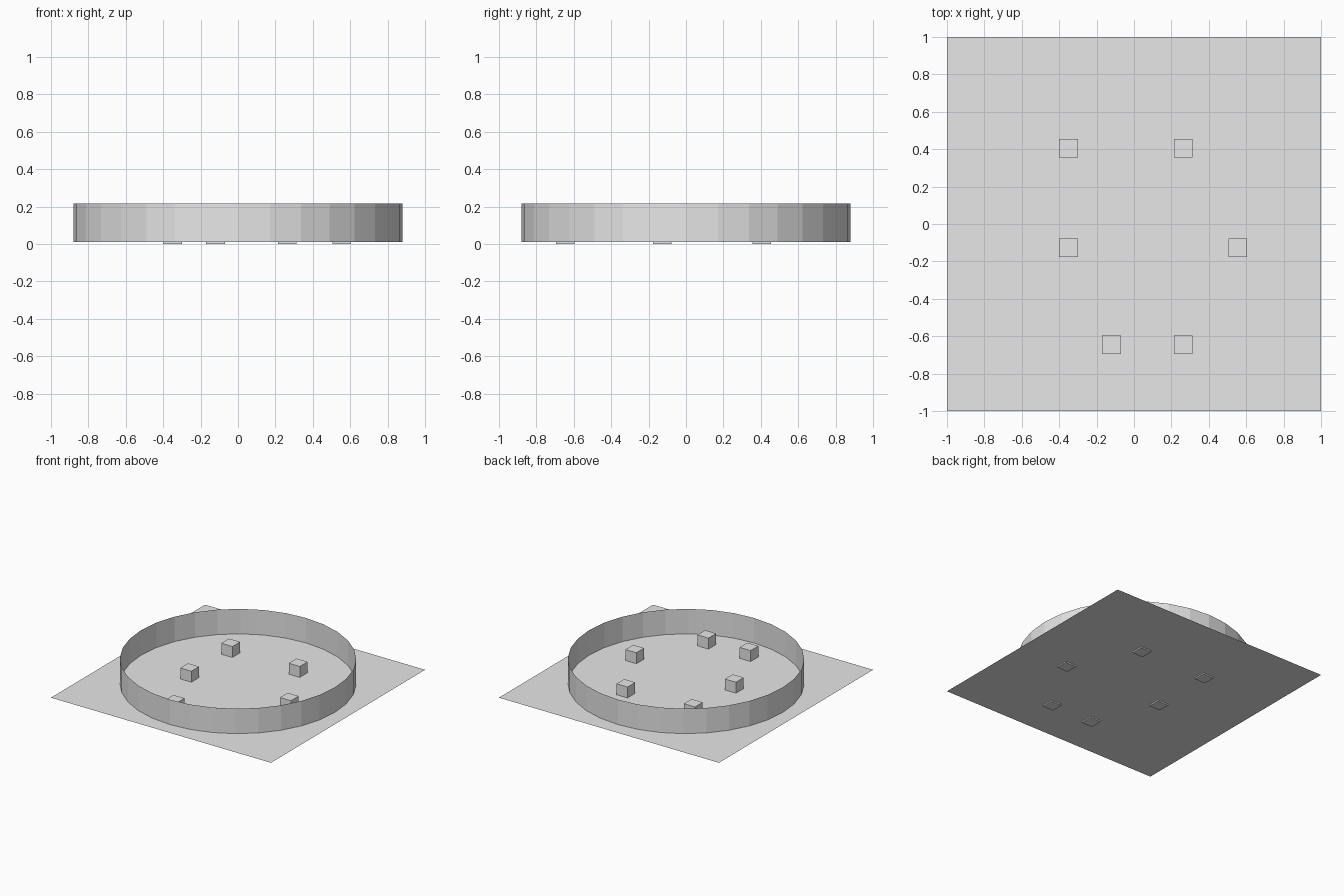
import bpy

cube = bpy.data.objects.get("Cube")
if cube:
    bpy.data.objects.remove(cube, do_unlink=True)

FLOOR_Z = 0.01
WALL_TOP = 0.215
BLOCK = 0.1

grey = bpy.data.materials.new("light_grey")
grey.use_nodes = True
colour = (0.8, 0.8, 0.8, 1)
grey.diffuse_color = colour
grey.node_tree.nodes["Principled BSDF"].inputs["Base Color"].default_value = colour


def finish(name):
    obj = bpy.context.object
    obj.name = name
    obj.data.materials.append(grey)
    return obj


# Flat square floor
bpy.ops.mesh.primitive_plane_add(size=2, location=(0, 0, FLOOR_Z))
finish("floor")

# Thin open ring wall
bpy.ops.mesh.primitive_cylinder_add(
    vertices=32, radius=0.88, depth=WALL_TOP - FLOOR_Z, end_fill_type='NOTHING',
    location=(0, 0, (WALL_TOP + FLOOR_Z) / 2))
finish("ring_wall")

# Small blocks, set slightly through the floor
spots = [(-0.35, 0.405), (0.263, 0.405), (-0.35, -0.127),
         (0.555, -0.127), (-0.12, -0.646), (0.263, -0.646)]
for i, (x, y) in enumerate(spots, 1):
    bpy.ops.mesh.primitive_cube_add(size=BLOCK, location=(x, y, BLOCK / 2))
    finish(f"block_{i}")
